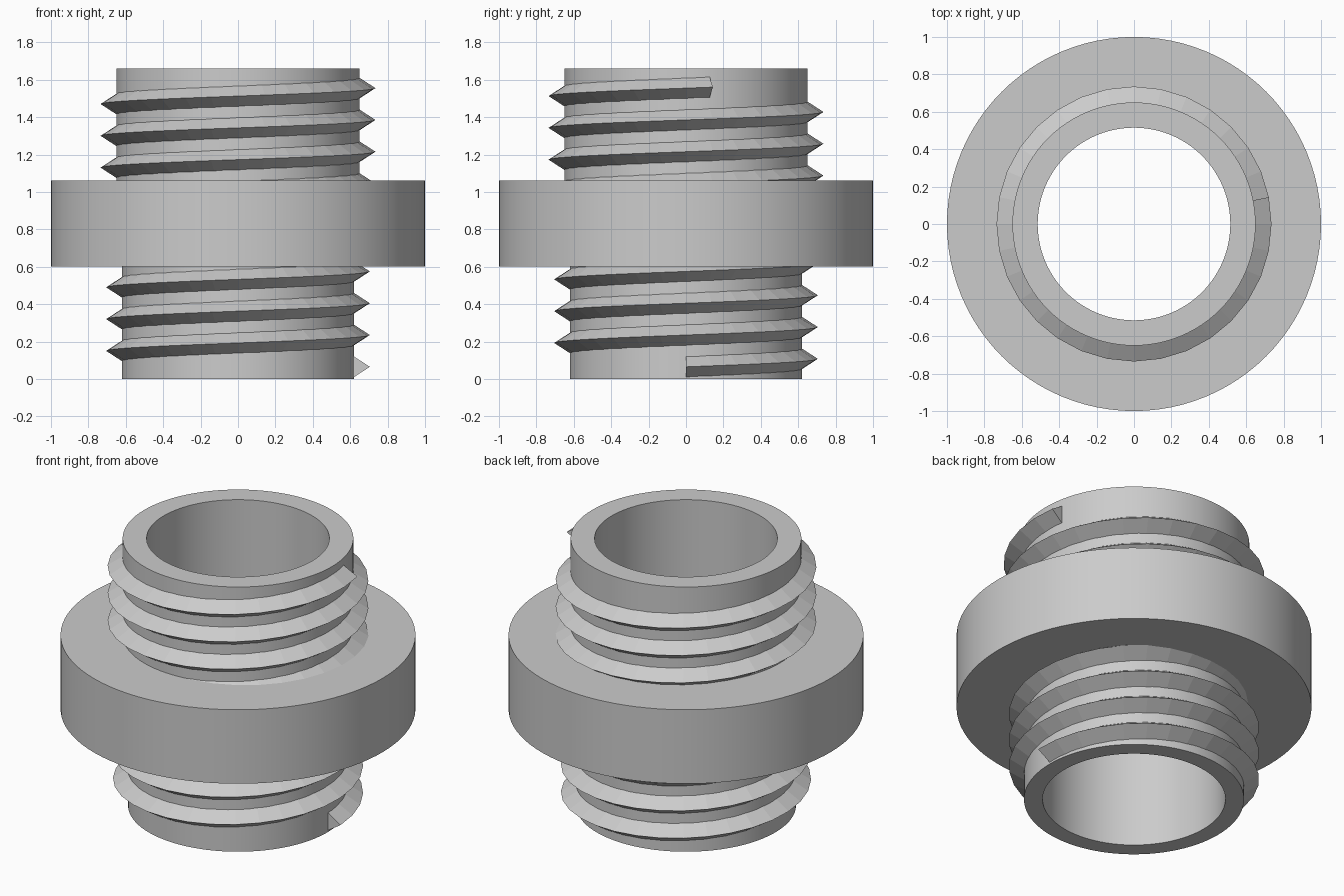
import bpy, bmesh, math

if "Cube" in bpy.data.objects:
    bpy.data.objects.remove(bpy.data.objects["Cube"])

grey = bpy.data.materials.new("plain grey")
grey.diffuse_color = (0.6, 0.6, 0.6, 1)
grey.use_nodes = True
grey.node_tree.nodes["Principled BSDF"].inputs["Base Color"].default_value = grey.diffuse_color

STEPS = 32      # thread segments per turn
PITCH = 0.17    # rise per turn


def finish(bm, name):
    bmesh.ops.recalc_face_normals(bm, faces=bm.faces[:])
    mesh = bpy.data.meshes.new(name)
    bm.to_mesh(mesh)
    bm.free()
    mesh.materials.append(grey)
    obj = bpy.data.objects.new(name, mesh)
    bpy.context.collection.objects.link(obj)
    return obj


def lathe(name, profile, sides=96):
    """Revolve a closed (radius, z) outline around the z axis."""
    bm = bmesh.new()
    rings = [[bm.verts.new((r * math.cos(2 * math.pi * i / sides),
                            r * math.sin(2 * math.pi * i / sides), z))
              for r, z in profile] for i in range(sides)]
    n = len(profile)
    for i in range(sides):
        a, b = rings[i], rings[(i + 1) % sides]
        for j in range(n):
            k = (j + 1) % n
            bm.faces.new((a[j], b[j], b[k], a[k]))
    return finish(bm, name)


def thread(name, root, crest, z_at_zero, first, last):
    """Sweep a V-shaped ridge along a helix from step first to step last."""
    bm = bmesh.new()
    section = [(root - 0.03, -0.055), (root, -0.055), (crest, 0),
               (root, 0.055), (root - 0.03, 0.055)]
    rings = []
    for i in range(first, last + 1):
        a = 2 * math.pi * i / STEPS
        z = z_at_zero + PITCH * i / STEPS
        rings.append([bm.verts.new((r * math.cos(a), r * math.sin(a), z + dz))
                      for r, dz in section])
    n = len(section)
    for a, b in zip(rings, rings[1:]):
        for j in range(n):
            k = (j + 1) % n
            bm.faces.new((a[j], b[j], b[k], a[k]))
    bm.faces.new(rings[0])
    bm.faces.new(rings[-1])
    return finish(bm, name)


# Hollow body: lower tube, wide collar, slightly wider upper tube
body = lathe("collared_tube", [
    (0.515, 0), (0.62, 0), (0.62, 0.6), (1, 0.6), (1, 1.06),
    (0.65, 1.06), (0.65, 1.66), (0.515, 1.66)])
bpy.context.view_layer.objects.active = body
body.select_set(True)
bpy.ops.object.shade_smooth_by_angle(angle=math.radians(30))

# Helical threads, both running into the collar
thread("lower_thread", 0.62, 0.705, 0.065, 0, 112)
thread("upper_thread", 0.65, 0.735, 1.555, -111, 1)
